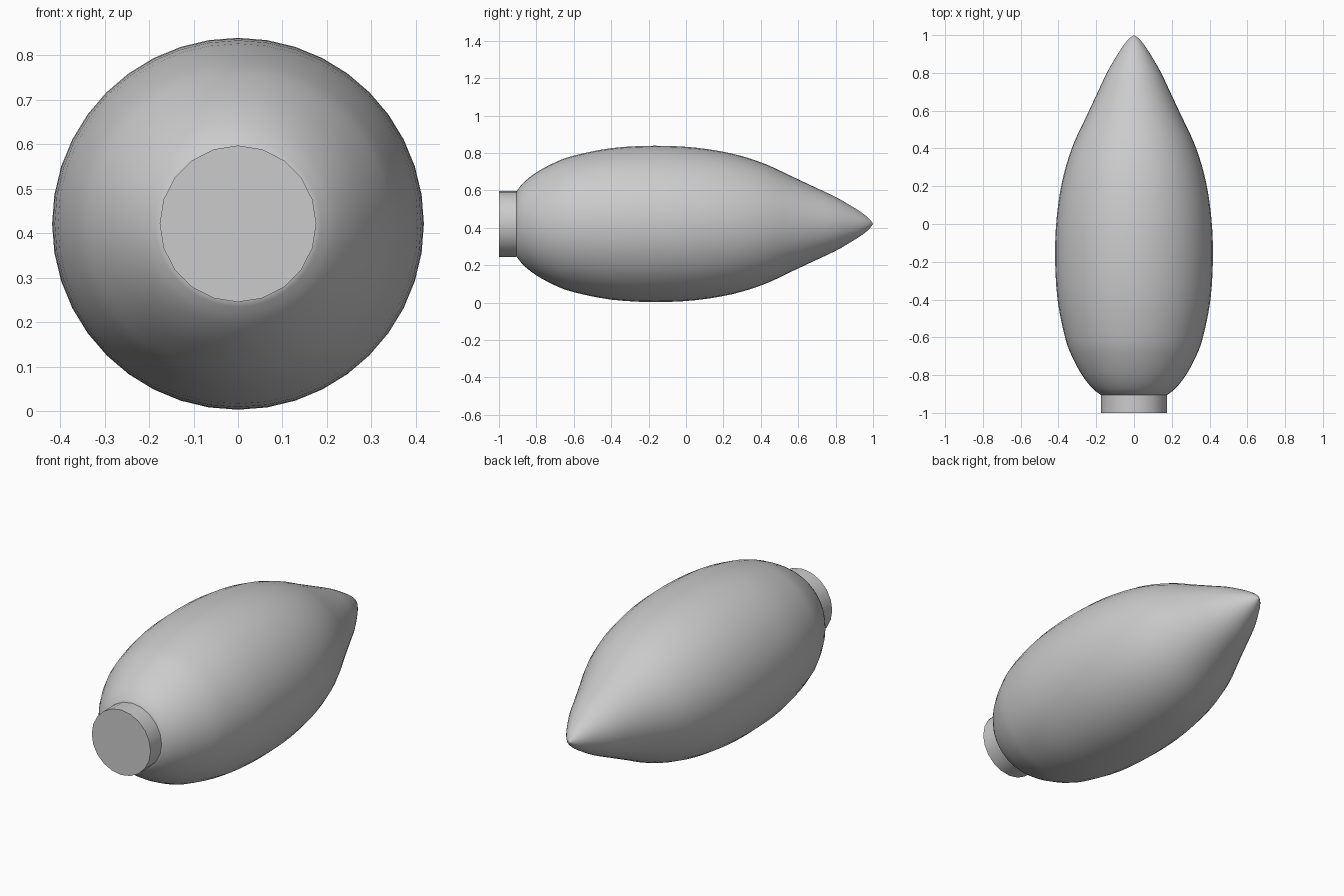
import bpy, bmesh, math

if "Cube" in bpy.data.objects:
    bpy.data.objects.remove(bpy.data.objects["Cube"])

CZ = 0.421  # height of the long axis


def smooth_profile(pts, steps):
    """Catmull-Rom curve through (y, radius) points."""
    out = []
    p = [pts[0]] + pts + [pts[-1]]
    for i in range(1, len(p) - 2):
        a, b, c, d = p[i - 1:i + 3]
        for s in range(steps):
            t = s / steps
            out.append(tuple(0.5 * (2 * b[k] + (c[k] - a[k]) * t
                       + (2 * a[k] - 5 * b[k] + 4 * c[k] - d[k]) * t * t
                       + (3 * b[k] - a[k] - 3 * c[k] + d[k]) * t ** 3) for k in (0, 1)))
    return out + [pts[-1]]


def revolve(name, profile, sides):
    """Turn a (y, radius) profile around the long axis."""
    bm = bmesh.new()
    verts = [bm.verts.new((0, y, CZ + max(r, 0))) for y, r in profile]
    edges = [bm.edges.new(e) for e in zip(verts, verts[1:])]
    bmesh.ops.spin(bm, geom=verts + edges, cent=(0, 0, CZ), axis=(0, 1, 0),
                   angle=math.tau, steps=sides, use_duplicate=False)
    bmesh.ops.remove_doubles(bm, verts=bm.verts, dist=1e-5)
    bmesh.ops.holes_fill(bm, edges=[e for e in bm.edges if e.is_boundary], sides=0)
    bmesh.ops.recalc_face_normals(bm, faces=bm.faces)
    mesh = bpy.data.meshes.new(name)
    bm.to_mesh(mesh)
    bm.free()
    obj = bpy.data.objects.new(name, mesh)
    bpy.context.collection.objects.link(obj)
    bpy.ops.object.select_all(action='DESELECT')
    obj.select_set(True)
    bpy.context.view_layer.objects.active = obj
    bpy.ops.object.shade_smooth_by_angle(angle=math.radians(40))
    return obj


# Teardrop bulb with a pointed, slightly flared tip
bulb = [(-0.905, 0.175), (-0.87, 0.220), (-0.80, 0.275), (-0.70, 0.329),
        (-0.60, 0.365), (-0.40, 0.405), (-0.17, 0.418), (0.05, 0.408),
        (0.25, 0.375), (0.42, 0.322), (0.57, 0.252), (0.70, 0.191),
        (0.80, 0.144), (0.88, 0.098), (0.94, 0.060), (0.98, 0.027), (1.0, 0.0)]
revolve("bulb_body", smooth_profile(bulb, 3), 40)

# Short round base plug
revolve("base_plug", [(-1.0, 0.176), (-0.905, 0.176)], 20)
